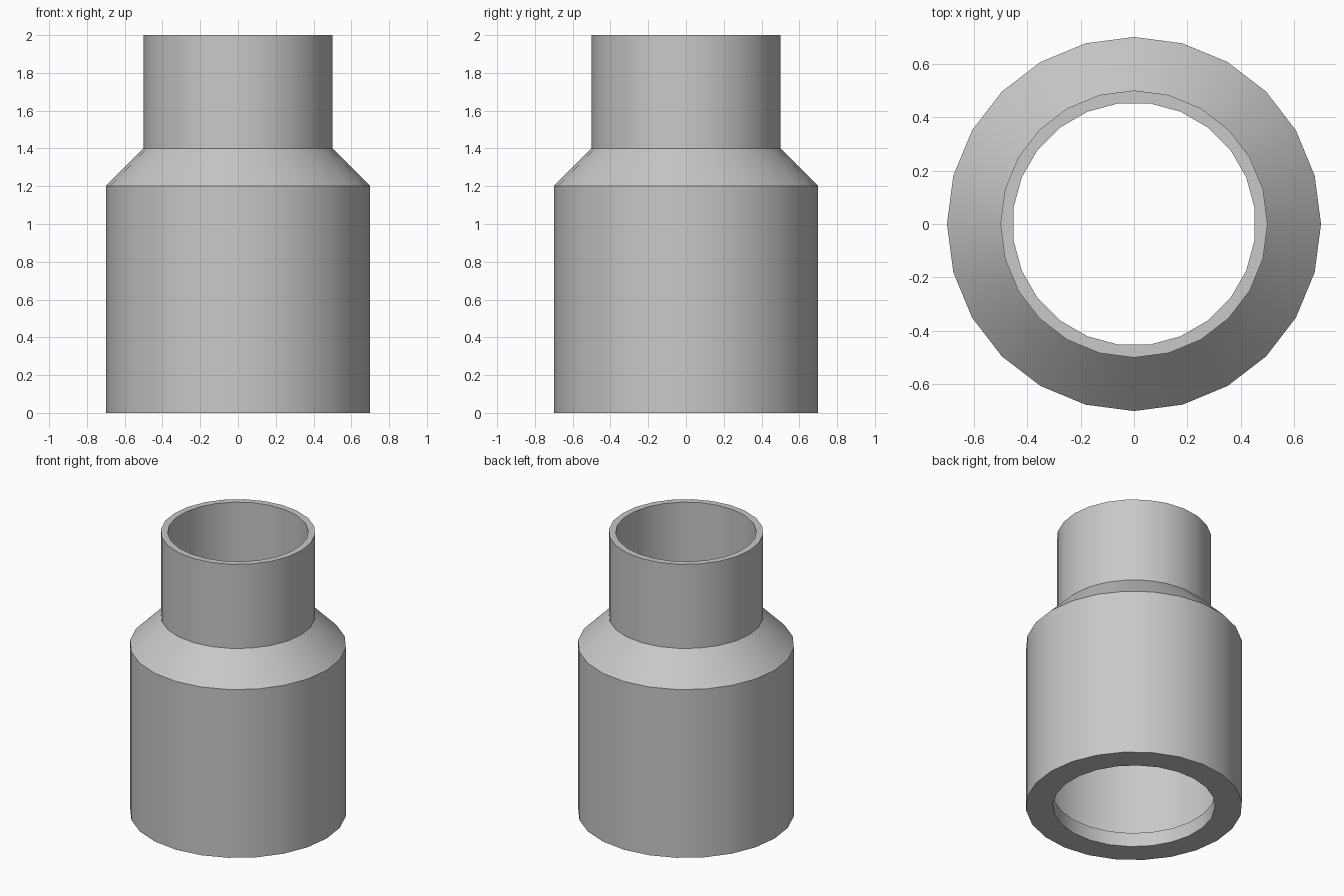
import bpy
import bmesh
from math import cos, sin, pi, radians

cube = bpy.data.objects.get("Cube")
if cube:
    bpy.data.objects.remove(cube, do_unlink=True)

SIDES = 24
HALF_STEP = pi / SIDES

# Single grey finish
grey = bpy.data.materials.new("plain grey")
grey.use_nodes = True
colour = (0.58, 0.58, 0.58, 1)
grey.diffuse_color = colour
grey.node_tree.nodes["Principled BSDF"].inputs["Base Color"].default_value = colour

# Radius and height of each ring: outside going up, then the bore going down
outside = [(0.7, 0), (0.7, 1.2), (0.5, 1.4), (0.5, 2)]
bore = [(0.455, 2), (0.455, 1.38), (0.65, 1.18), (0.65, 0.1), (0.525, 0.1), (0.525, 0)]


def add_ring(bm, radius, z, turn):
    angles = [turn + 2 * pi * i / SIDES for i in range(SIDES)]
    return [bm.verts.new((radius * cos(a), radius * sin(a), z)) for a in angles]


# Hollow stepped sleeve; the bore facets are turned half a step
bm = bmesh.new()
rings = [add_ring(bm, r, z, 0) for r, z in outside]
rings += [add_ring(bm, r, z, HALF_STEP) for r, z in bore]
for low, high in zip(rings, rings[1:] + rings[:1]):
    for i in range(SIDES):
        j = (i + 1) % SIDES
        bm.faces.new((low[i], low[j], high[j], high[i]))
bmesh.ops.recalc_face_normals(bm, faces=bm.faces)

mesh = bpy.data.meshes.new("reducer_sleeve")
bm.to_mesh(mesh)
bm.free()
mesh.materials.append(grey)
sleeve = bpy.data.objects.new("reducer_sleeve", mesh)
bpy.context.collection.objects.link(sleeve)

# Smooth round walls with crisp rims and shoulder
bpy.ops.object.select_all(action="DESELECT")
sleeve.select_set(True)
bpy.context.view_layer.objects.active = sleeve
bpy.ops.object.shade_smooth_by_angle(angle=radians(30))
